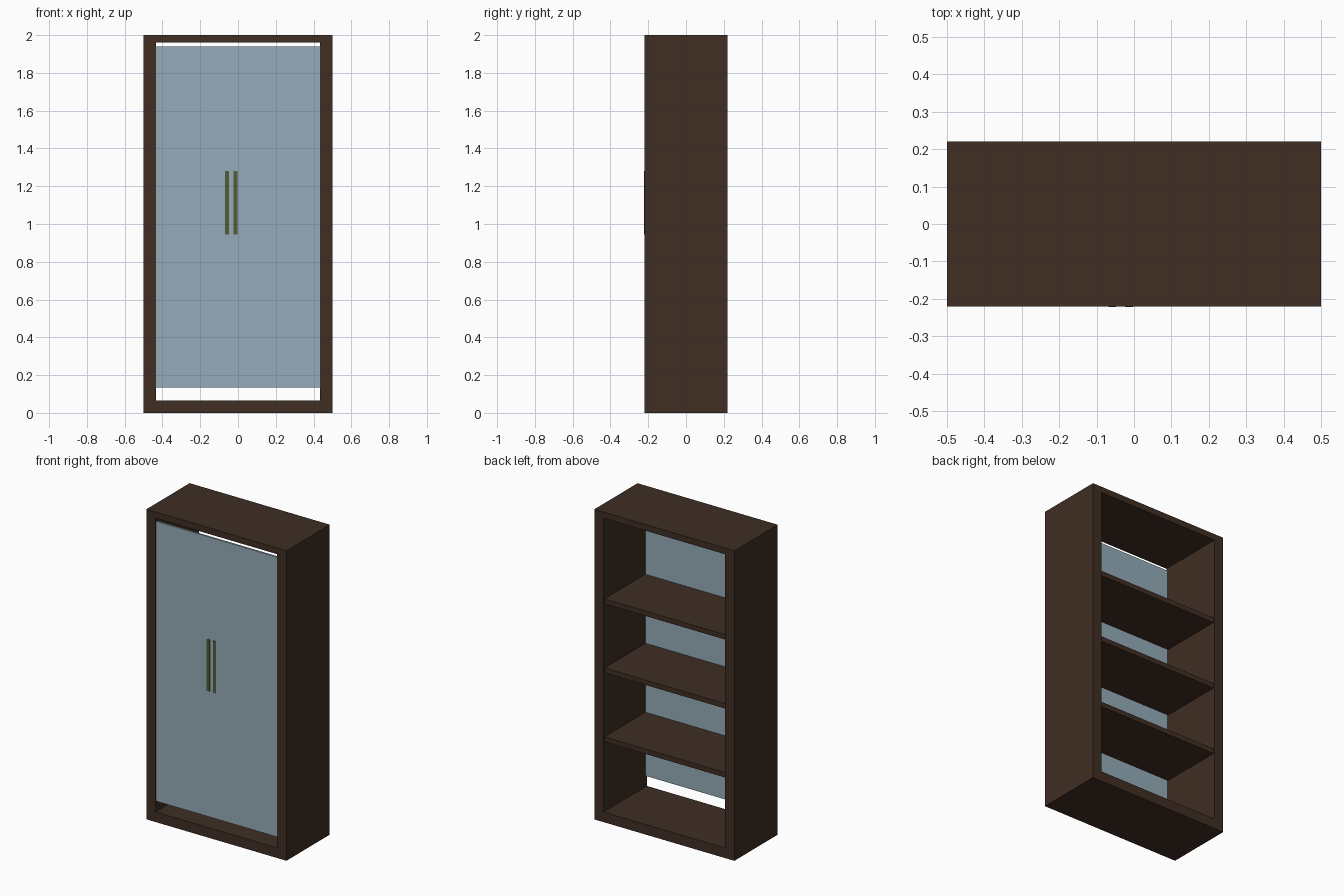
import bpy
import bmesh

if "Cube" in bpy.data.objects:
    bpy.data.objects.remove(bpy.data.objects["Cube"])


def material(name, color):
    m = bpy.data.materials.new(name)
    m.diffuse_color = (*color, 1)
    m.use_nodes = True
    m.node_tree.nodes["Principled BSDF"].inputs["Base Color"].default_value = m.diffuse_color
    return m


wood = material("dark_wood", (0.05, 0.027, 0.017))
glass = material("blue_panel", (0.30, 0.41, 0.48))
metal = material("green_metal", (0.08, 0.107, 0.038))


def finish(name, bm, mat):
    bmesh.ops.recalc_face_normals(bm, faces=bm.faces)
    mesh = bpy.data.meshes.new(name)
    bm.to_mesh(mesh)
    bm.free()
    mesh.materials.append(mat)
    obj = bpy.data.objects.new(name, mesh)
    bpy.context.collection.objects.link(obj)
    return obj


def box(name, x, y, z, mat):
    """Box from (min, max) pairs on each axis."""
    bm = bmesh.new()
    bmesh.ops.create_cube(bm, size=1)
    for v in bm.verts:
        v.co = [(r[0] + r[1]) / 2 + c * (r[1] - r[0]) for c, r in zip(v.co, (x, y, z))]
    return finish(name, bm, mat)


# Cabinet frame: an open rectangular tube running front to back
FRONT, BACK = -0.22, 0.221
IN_X, IN_Z0, IN_Z1 = 0.434, 0.065, 1.96


def rect(bm, x, z0, z1, y):
    return [bm.verts.new(p) for p in ((-x, y, z0), (x, y, z0), (x, y, z1), (-x, y, z1))]


bm = bmesh.new()
loops = [rect(bm, 0.5, 0, 2, FRONT), rect(bm, 0.5, 0, 2, BACK),
         rect(bm, IN_X, IN_Z0, IN_Z1, BACK), rect(bm, IN_X, IN_Z0, IN_Z1, FRONT)]
for k in range(4):
    a, b = loops[k], loops[(k + 1) % 4]
    for i in range(4):
        j = (i + 1) % 4
        bm.faces.new((a[i], a[j], b[j], b[i]))
finish("cabinet_frame", bm, wood)

# Three evenly spaced shelves
for i in range(3):
    z = 0.53 + 0.445 * i
    box(f"shelf_{i + 1}", (-IN_X, IN_X), (-0.206, 0.211), (z - 0.016, z + 0.016), wood)

# Thin front panel, flush with the frame
box("door_panel", (-0.433, 0.433), (FRONT + 0.001, FRONT + 0.013), (0.135, 1.94), glass)

# Pair of slim handles
for name, x in (("handle_left", -0.058), ("handle_right", -0.013)):
    box(name, (x - 0.0105, x + 0.0105), (-0.222, -0.212), (0.945, 1.28), metal)
